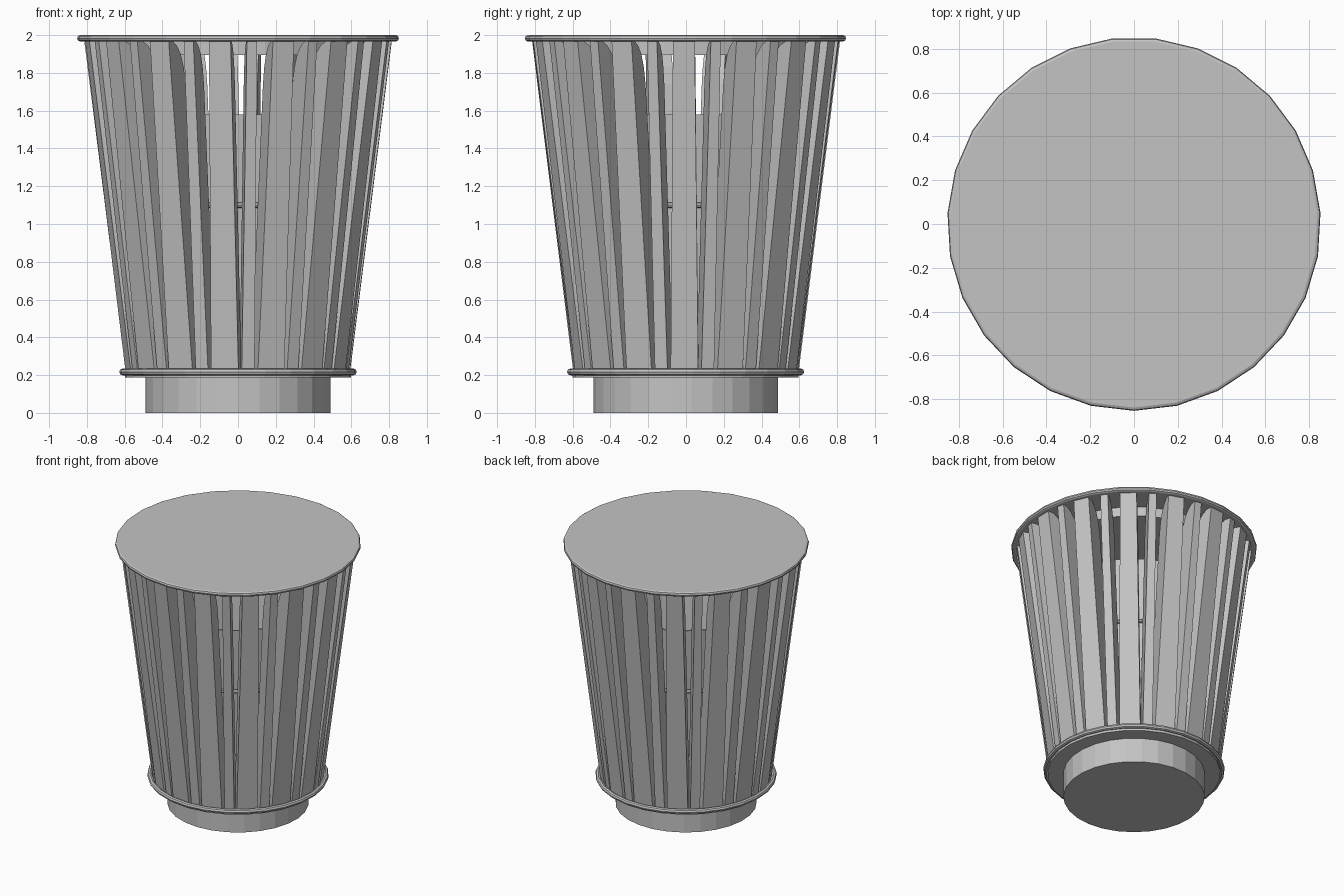
import bpy, bmesh, math
from mathutils import Vector

if "Cube" in bpy.data.objects:
    bpy.data.objects.remove(bpy.data.objects["Cube"], do_unlink=True)

SIDES = 27
PAIRS = 15

grey = bpy.data.materials.new("light_grey")
grey.use_nodes = True
colour = (0.55, 0.55, 0.55, 1)
grey.diffuse_color = colour
grey.node_tree.nodes["Principled BSDF"].inputs["Base Color"].default_value = colour


def finish(bm, name):
    bmesh.ops.recalc_face_normals(bm, faces=bm.faces)
    mesh = bpy.data.meshes.new(name)
    bm.to_mesh(mesh)
    bm.free()
    mesh.materials.append(grey)
    obj = bpy.data.objects.new(name, mesh)
    bpy.context.collection.objects.link(obj)
    return obj


def lathe(name, profile, closed=False):
    """Spin (radius, height) points around z; open profiles get flat end caps."""
    bm = bmesh.new()
    rings = []
    for r, z in profile:
        angles = [-math.pi / 2 + math.tau * i / SIDES for i in range(SIDES)]
        rings.append([bm.verts.new((r * math.cos(a), r * math.sin(a), z)) for a in angles])
    pairs = list(zip(rings, rings[1:]))
    if closed:
        pairs.append((rings[-1], rings[0]))
    else:
        bm.faces.new(rings[0])
        bm.faces.new(rings[-1])
    for low, high in pairs:
        for i in range(SIDES):
            j = (i + 1) % SIDES
            bm.faces.new((low[i], low[j], high[j], high[i]))
    return finish(bm, name)


def hoop(name, radius, z, tube):
    points = [(radius + tube * math.cos(math.tau * k / 8),
               z + tube * math.sin(math.tau * k / 8)) for k in range(8)]
    return lathe(name, points, closed=True)


# Side outline of a slat: straight outside, inside edge rounding out at the top
SLAT = [(0.59, 0.20), (0.815, 1.98), (0.785, 1.975), (0.73, 1.945),
        (0.69, 1.90), (0.66, 1.83), (0.64, 1.74), (0.46, 0.20)]


def slats(name, first_degrees, top_width, bottom_width):
    bm = bmesh.new()
    for i in range(PAIRS):
        a = math.radians(first_degrees) + math.tau * i / PAIRS
        out = Vector((math.cos(a), math.sin(a), 0))
        side = Vector((-math.sin(a), math.cos(a), 0))
        outlines = []
        for sign in (-1, 1):
            row = []
            for r, z in SLAT:
                half = (bottom_width + (top_width - bottom_width) * z / 2) / 2
                row.append(bm.verts.new(out * r + side * sign * half + Vector((0, 0, z))))
            outlines.append(row)
            bm.faces.new(row)
        left, right = outlines
        for k in range(len(SLAT)):
            n = (k + 1) % len(SLAT)
            bm.faces.new((left[k], left[n], right[n], right[k]))
    return finish(bm, name)


# Foot and floor
lathe("base", [(0.49, 0), (0.49, 0.19)])
lathe("floor_plate", [(0.60, 0.187), (0.60, 0.215)])
hoop("bottom_ring", 0.612, 0.217, 0.018)

# Open inner bin with its hoop
lathe("inner_bin", [(0.44, 0.21), (0.57, 1.58), (0.555, 1.58), (0.425, 0.23)])
hoop("middle_ring", 0.54, 1.10, 0.015)

# Alternating wide and narrow slats
slats("wide_slats", -96.8, 0.115, 0.15)
slats("narrow_slats", -84.8, 0.053, 0.07)

# Lid
lathe("lid_plug", [(0.62, 1.895), (0.62, 1.985)])
lathe("lid", [(0.838, 1.966), (0.849, 1.972), (0.853, 1.983), (0.849, 1.995), (0.838, 2.0)])
